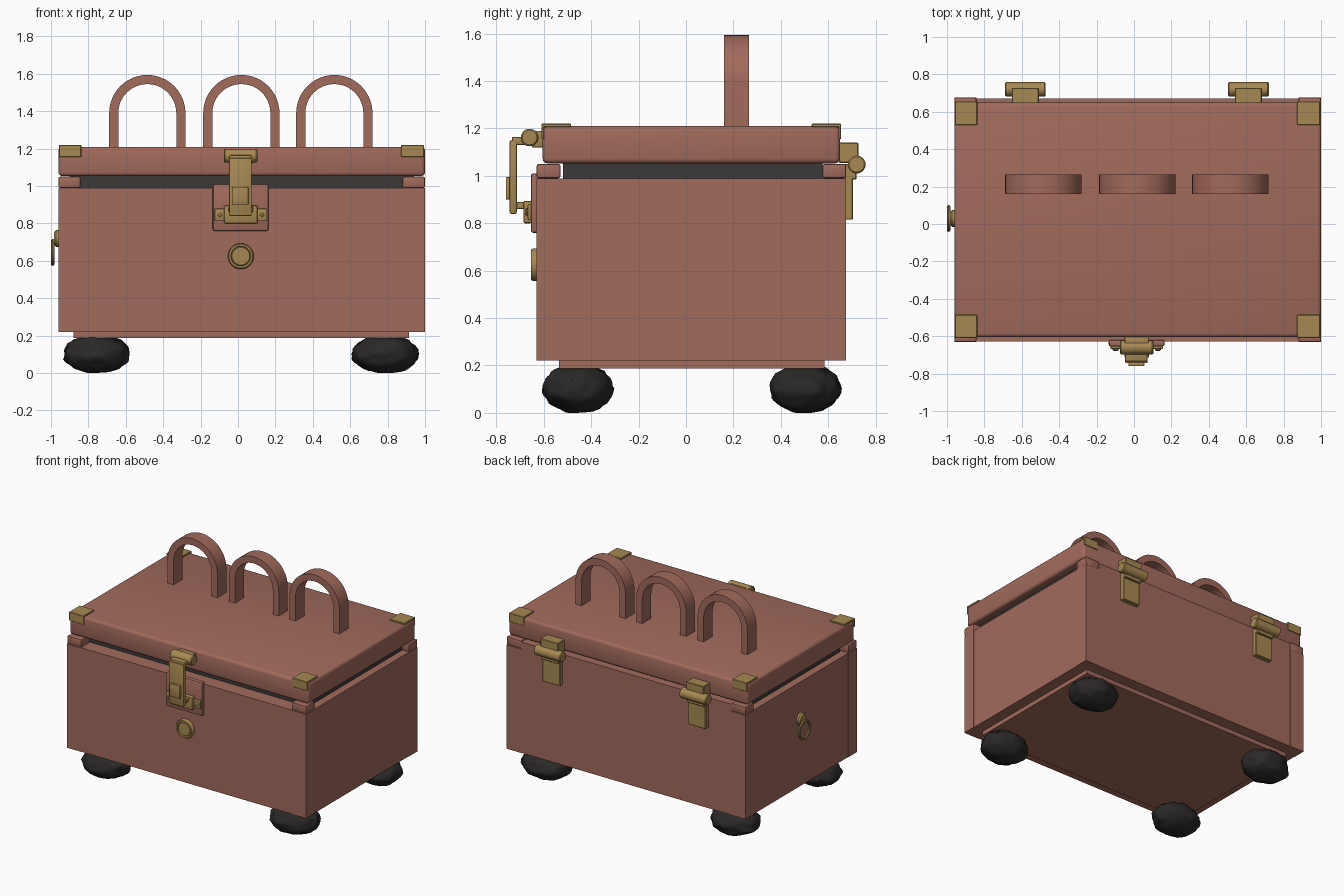
import bpy, bmesh, math, random
from mathutils import Vector, noise

if "Cube" in bpy.data.objects:
    bpy.data.objects.remove(bpy.data.objects["Cube"])


def material(name, rgb):
    m = bpy.data.materials.new(name)
    m.diffuse_color = (*rgb, 1)
    m.use_nodes = True
    m.node_tree.nodes["Principled BSDF"].inputs["Base Color"].default_value = m.diffuse_color
    return m


LEATHER = material("brown leather", (0.36, 0.145, 0.107))
BRASS = material("aged brass", (0.39, 0.25, 0.085))
SEAL = material("dark lining", (0.045, 0.04, 0.04))
RUBBER = material("black stone", (0.024, 0.021, 0.021))


def finish(bm, name, mat, smooth=None):
    bmesh.ops.recalc_face_normals(bm, faces=bm.faces)
    me = bpy.data.meshes.new(name)
    bm.to_mesh(me)
    bm.free()
    me.materials.append(mat)
    ob = bpy.data.objects.new(name, me)
    bpy.context.collection.objects.link(ob)
    if smooth:
        bpy.ops.object.select_all(action='DESELECT')
        ob.select_set(True)
        bpy.context.view_layer.objects.active = ob
        bpy.ops.object.shade_smooth_by_angle(angle=math.radians(smooth))
    return ob


def box(name, mat, x, y, z, bevel=0.0, segments=2):
    """Box from (min, max) ranges, with optional rounded edges."""
    bm = bmesh.new()
    bmesh.ops.create_cube(bm, size=1)
    for v in bm.verts:
        v.co = [r[0] if c < 0 else r[1] for r, c in zip((x, y, z), v.co)]
    if bevel:
        bmesh.ops.bevel(bm, geom=bm.edges[:], offset=bevel, segments=segments,
                        profile=0.5, affect='EDGES')
    return finish(bm, name, mat, 35 if bevel else None)


def lathe(name, mat, profile, centre, axis, steps=28, closed=False):
    """Spin (radius, height) points about the given direction."""
    bm = bmesh.new()
    rot = Vector((0, 0, 1)).rotation_difference(Vector(axis))
    rings = []
    for i in range(steps):
        a = math.tau * i / steps
        rings.append([bm.verts.new(rot @ Vector((r * math.cos(a), r * math.sin(a), h))
                                   + Vector(centre)) for r, h in profile])
    n = len(profile)
    for i in range(steps):
        p, q = rings[i], rings[(i + 1) % steps]
        for j in range(n if closed else n - 1):
            k = (j + 1) % n
            bm.faces.new((p[j], q[j], q[k], p[k]))
    if not closed:
        bm.faces.new([r[0] for r in rings])
        bm.faces.new([r[-1] for r in rings])
    return finish(bm, name, mat, 35)


def barrel(name, x, y, z, r):
    """Horizontal pin along x with softened ends."""
    length, c = x[1] - x[0], 0.006
    return lathe(name, BRASS, [(r - c, 0), (r, c), (r, length - c), (r - c, length)],
                 (x[0], y, z), (1, 0, 0), 20)


# Trunk body, base and raised rims
box("trunk_body", LEATHER, (-0.957, 0.997), (-0.627, 0.672), (0.22, 0.99))
box("base_plinth", LEATHER, (-0.88, 0.915), (-0.535, 0.585), (0.188, 0.222))
for x in ((-0.96, -0.843), (0.88, 1.0)):
    for y in ((-0.63, -0.53), (0.575, 0.675)):
        box("corner_post", LEATHER, x, y, (0.22, 0.99))
        box("corner_post_top", LEATHER, x, y, (0.99, 1.05), 0.008)
box("back_rim", LEATHER, (-0.843, 0.88), (0.575, 0.672), (0.99, 1.04))
box("inner_lining", SEAL, (-0.90, 0.94), (-0.52, 0.575), (0.98, 1.056))

# Lid with brass corner caps
box("lid", LEATHER, (-0.96, 1.0), (-0.605, 0.65), (1.053, 1.21), 0.02, 3)
for x in ((-0.958, -0.838), (0.872, 0.994)):
    for edge, s in ((-0.61, 1), (0.655, -1)):
        inner = edge + s * 0.125
        box("corner_cap_top", BRASS, x, sorted((edge, inner)), (1.205, 1.22), 0.003, 1)
        box("corner_cap_side", BRASS, x, sorted((edge, edge + s * 0.012)),
            (1.155, 1.217), 0.003, 1)

# Arched lid handles, each a bent strip
for cx in (-0.485, 0.018, 0.515):
    bm = bmesh.new()
    path = [(1, 1.20, 0)] + [(1, 1.39, math.pi * i / 24) for i in range(25)] + [(1, 1.20, math.pi)]
    sections = []
    for _, z, a in path:
        sections.append([bm.verts.new((cx + r * math.cos(a), y, z + r * math.sin(a)))
                         for r, y in ((0.155, 0.16), (0.204, 0.16),
                                      (0.204, 0.265), (0.155, 0.265))])
    for p, q in zip(sections, sections[1:]):
        for j in range(4):
            bm.faces.new((p[j], p[(j + 1) % 4], q[(j + 1) % 4], q[j]))
    bm.faces.new(sections[0])
    bm.faces.new(sections[-1])
    finish(bm, "lid_handle", LEATHER, 30)

# Lumpy stone feet
random.seed(4)
for cx in (-0.757, 0.787):
    for cy in (-0.455, 0.503):
        bm = bmesh.new()
        bmesh.ops.create_icosphere(bm, subdivisions=4, radius=1)
        shift = Vector([random.uniform(0, 50) for _ in range(3)])
        for v in bm.verts:
            d = v.co.normalized()
            k = 1 + 0.09 * noise.noise(d * 2.2 + shift) + 0.045 * noise.noise(d * 6 + shift)
            v.co = (cx + 0.176 * d.x * k, cy + 0.149 * d.y * k,
                    max(0, 0.102 + 0.102 * d.z * k))
        finish(bm, "stone_foot", RUBBER, 40)

# Front latch: backing, catch, strap and hinge pin
box("latch_backing", LEATHER, (-0.135, 0.163), (-0.655, -0.62), (0.76, 1.01), 0.01)
box("latch_catch", BRASS, (-0.075, 0.105), (-0.686, -0.65), (0.80, 0.895), 0.008)
box("latch_catch_lip", BRASS, (-0.05, 0.08), (-0.715, -0.68), (0.86, 0.89), 0.005)
for cx in (-0.098, 0.128):
    box("catch_ear", BRASS, (cx - 0.028, cx + 0.028), (-0.668, -0.65), (0.815, 0.88), 0.006)
    lathe("catch_rivet", BRASS, [(0.016, 0), (0.016, 0.008), (0.008, 0.014)],
          (cx, -0.666, 0.848), (0, -1, 0), 14)
box("latch_strap", BRASS, (-0.047, 0.073), (-0.744, -0.714), (0.84, 1.15), 0.006)
box("latch_strap_arm", BRASS, (-0.047, 0.073), (-0.735, -0.655), (1.13, 1.165), 0.008)
box("latch_strap_boss", BRASS, (-0.03, 0.055), (-0.76, -0.74), (0.9, 0.995), 0.005)
barrel("latch_pin", (-0.075, 0.103), -0.66, 1.162, 0.037)
box("latch_lid_plate", BRASS, (-0.05, 0.078), (-0.65, -0.598), (1.12, 1.19), 0.005)

# Round front lock
lathe("lock_ring", BRASS, [(0.069, 0), (0.069, 0.018), (0.064, 0.026), (0.054, 0.026),
                           (0.051, 0.02), (0.051, 0)],
      (0.015, -0.628, 0.625), (0, -1, 0), 36, True)
lathe("lock_face", BRASS, [(0.052, 0), (0.052, 0.017), (0.047, 0.023)],
      (0.015, -0.628, 0.625), (0, -1, 0), 36)

# Side pull ring on its round mount
lathe("ring_mount", BRASS, [(0.045, 0), (0.045, 0.015), (0.035, 0.026)],
      (-0.957, 0.03, 0.72), (-1, 0, 0), 24)
circle = [(0.063 + 0.009 * math.cos(math.tau * i / 8), 0.009 * math.sin(math.tau * i / 8))
          for i in range(8)]
lathe("pull_ring", BRASS, circle, (-0.991, 0.03, 0.645), (-1, 0, 0), 32, True)

# Rear hinges
for cx in (-0.581, 0.612):
    leaf = (cx - 0.072, cx + 0.072)
    barrel("hinge_barrel", (cx - 0.109, cx + 0.109), 0.72, 1.048, 0.038)
    box("hinge_lower_leaf", BRASS, leaf, (0.665, 0.704), (0.815, 1.0), 0.004, 1)
    box("hinge_knuckle", BRASS, leaf, (0.66, 0.72), (0.985, 1.05), 0.004, 1)
    box("hinge_upper_leaf", BRASS, leaf, (0.645, 0.728), (1.055, 1.14), 0.004, 1)
